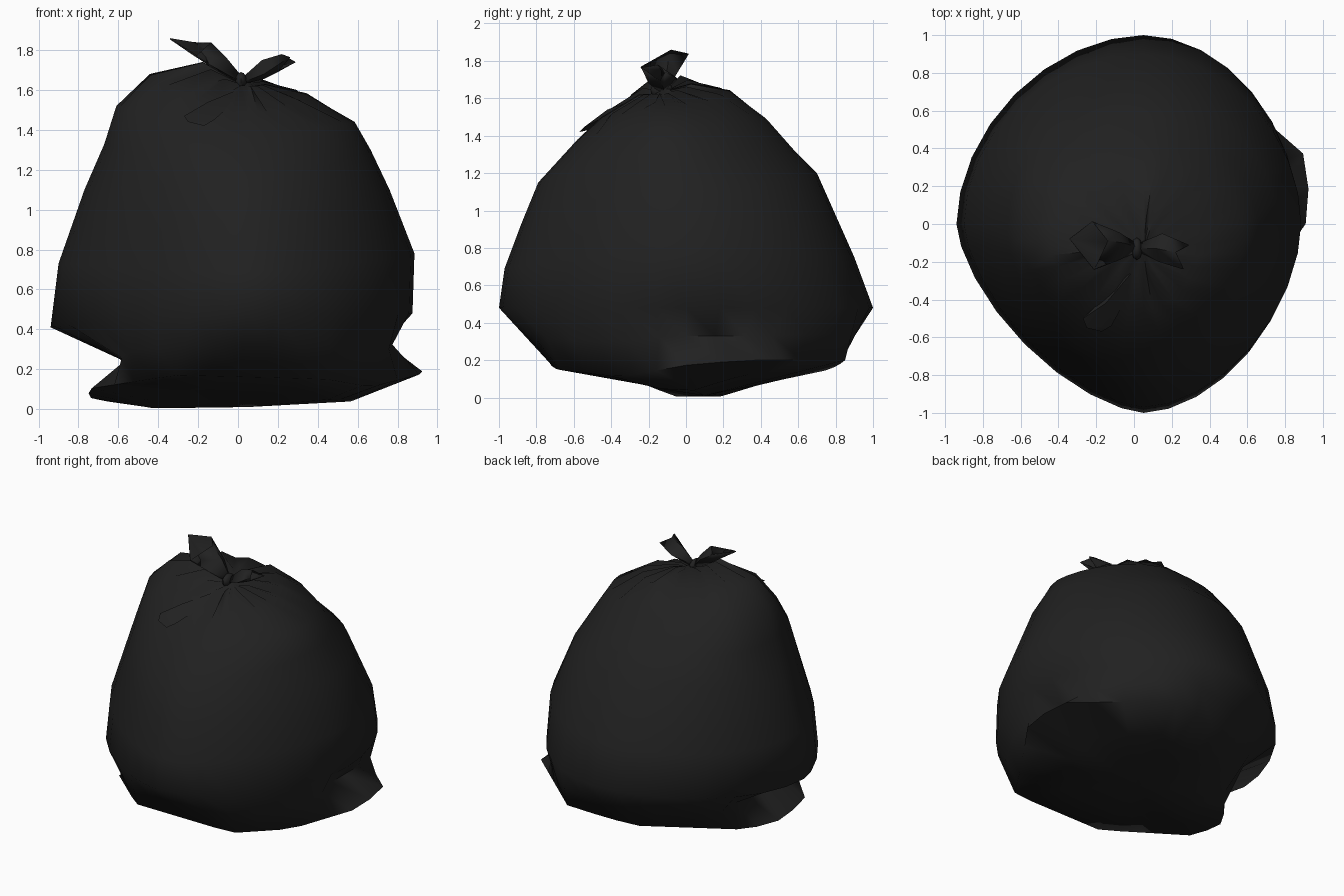
import bpy, bmesh, math
from mathutils import Vector

if "Cube" in bpy.data.objects:
    bpy.data.objects.remove(bpy.data.objects["Cube"])

black = bpy.data.materials.new("black plastic")
black.diffuse_color = (0.015, 0.015, 0.015, 1)
black.use_nodes = True
black.node_tree.nodes["Principled BSDF"].inputs["Base Color"].default_value = black.diffuse_color


def finish(name, bm, angle=50):
    bmesh.ops.recalc_face_normals(bm, faces=bm.faces)
    me = bpy.data.meshes.new(name)
    bm.to_mesh(me)
    bm.free()
    me.materials.append(black)
    ob = bpy.data.objects.new(name, me)
    bpy.context.collection.objects.link(ob)
    bpy.ops.object.select_all(action='DESELECT')
    ob.select_set(True)
    bpy.context.view_layer.objects.active = ob
    bpy.ops.object.shade_smooth_by_angle(angle=math.radians(angle))
    return ob


def loft(bm, loops, cap_start=None, cap_end=None):
    rings = [[bm.verts.new(p) for p in lp] for lp in loops]
    n = len(rings[0])
    for a, b in zip(rings, rings[1:]):
        for i in range(n):
            j = (i + 1) % n
            bm.faces.new((a[i], a[j], b[j], b[i]))
    for ring, c in ((rings[0], cap_start), (rings[-1], cap_end)):
        if c:
            v = bm.verts.new(c)
            for i in range(n):
                bm.faces.new((ring[i], ring[(i + 1) % n], v))


def on_outline(poly, t):
    """Point where the ray at angle t crosses a closed outline around the origin."""
    d = Vector((math.cos(t), math.sin(t)))
    for a, b in zip(poly, poly[1:] + poly[:1]):
        a, b = Vector(a), Vector(b)
        ca = d.x * a.y - d.y * a.x
        cb = d.x * b.y - d.y * b.x
        if ca <= 0 < cb:
            p = a.lerp(b, ca / (ca - cb))
            if p.xy.dot(d) > 0:
                return p


# Sack: each ring has left x,z / right x,z / front y,z / back y,z / centre y
rings = [
    (-.02, 1.65, .08, 1.62, -.17, 1.62, -.08, 1.65, -.12),
    (-.18, 1.725, .14, 1.61, -.25, 1.60, .03, 1.66, -.12),
    (-.45, 1.67, .35, 1.57, -.46, 1.48, .24, 1.63, -.11),
    (-.61, 1.52, .585, 1.44, -.58, 1.38, .43, 1.49, -.08),
    (-.67, 1.33, .665, 1.30, -.79, 1.15, .58, 1.32, -.05),
    (-.77, 1.10, .76, 1.10, -.88, .93, .70, 1.20, 0),
    (-.90, .73, .885, .78, -.97, .69, .90, .75, 0),
    (-.94, .41, .875, .48, -1.0, .48, 1.0, .48, 0),
]
# roundness of the front-left and back-left quadrants, per ring
round_fl = (1.75, 1.75, 1.75, 1.75, 1.70, 1.63, 1.56, 1.53)
round_bl = (2.2, 2.3, 2.4, 2.5, 2.45, 2.15, 1.95, 1.85)
SEG = 32
loops = []
for k, (xl, zl, xr, zr, yf, zf, yb, zb, cy) in enumerate(rings):
    lp = []
    for i in range(SEG):
        t = 2 * math.pi * i / SEG
        c, s = math.cos(t), math.sin(t)
        if c < 0:
            n = round_fl[k] if s < 0 else round_bl[k]
        else:
            n = 1.78 if s < 0 else (1.75 if k < 5 else 1.92)
        ux = math.copysign(abs(c) ** (2 / n), c)
        uy = math.copysign(abs(s) ** (2 / n), s)
        cx = .05
        x = cx + ux * ((xr - cx) if c > 0 else (cx - xl))
        y = cy + uy * ((yb - cy) if s > 0 else (cy - yf))
        z = c * c * (zr if c > 0 else zl) + s * s * (zb if s > 0 else zf)
        # gathered pleats fade out away from the knot
        z += (1 if i % 2 else -1) * (0, .018, .012, 0)[min(k, 3)]
        lp.append(Vector((x, y, z)))
    loops.append(lp)

# Bottom fold: wide outline with a corner sticking out on each side
fold = [(-.31, -.72, .17), (.44, -.69, .15), (.67, -.35, .11), (.935, .04, .18), (.91, .36, .20),
        (.34, .86, .20), (-.13, .77, .15), (-.60, .20, .03), (-.735, .03, .05), (-.76, -.28, .10)]
edge = [on_outline(fold, 2 * math.pi * (i + .01) / SEG) for i in range(SEG)]

# Crease above it: tucked in only over the two corners
crease = []
for i, (a, b) in enumerate(zip(loops[-1], edge)):
    t = 2 * math.pi * i / SEG
    p = a.lerp(b, .5)
    for centre, width, x, z in ((.22, .6, .74, .33), (math.pi + .05, .75, -.57, .24)):
        d = abs((t - centre + math.pi) % (2 * math.pi) - math.pi) / width
        if d < 1:
            w = min(1, 2 * (1 - d))
            tucked = Vector((x * min(1, abs(p.x / .75)), p.y * .85, z))
            p = p.lerp(tucked, w)
    crease.append(p)

base = Vector((.05, .10, .01))
under = []
for p in edge:
    q = base.lerp(p, .6)
    # the seam under the sack runs nearly flat from side to side
    q.z = max(.005, q.z - .07 * min(1, abs(p.x) / .7) * max(0, 1 - abs(p.y) / .5))
    under.append(q)
bm = bmesh.new()
loft(bm, loops + [crease, edge, under], (.03, -.12, 1.65), base)
finish("sack", bm, 75)

# Flattened pleat hanging in front of the knot
bm = bmesh.new()
for p in [(.02, -.22, 1.61), (.04, -.25, 1.59), (-.15, -.42, 1.54), (-.27, -.50, 1.47),
          (-.25, -.55, 1.44), (-.17, -.57, 1.42), (-.12, -.54, 1.45), (-.15, -.38, 1.46)]:
    bm.verts.new(p)
bmesh.ops.convex_hull(bm, input=bm.verts)
bmesh.ops.delete(bm, geom=[v for v in bm.verts if not v.link_faces], context='VERTS')
finish("front_pleat", bm, 50)

# Knot
bm = bmesh.new()
bmesh.ops.create_uvsphere(bm, u_segments=10, v_segments=6, radius=1)
for v in bm.verts:
    v.co = Vector((.015 + v.co.x * .03, -.13 + v.co.y * .06, 1.645 + v.co.z * .045))
finish("knot", bm)

# Open tied ends, lofted from the knot to their rims
ears = {
    "left_tie_end": [
        [(.0, -.12, 1.64), (.0, -.10, 1.66), (.01, -.12, 1.67), (.0, -.15, 1.65)],
        [(-.14, -.10, 1.725), (-.08, -.05, 1.74), (-.06, -.10, 1.755), (-.09, -.19, 1.70)],
        [(-.34, -.08, 1.86), (-.22, .01, 1.84), (-.14, -.09, 1.835), (-.21, -.24, 1.77)]],
    "right_tie_end": [
        [(.03, -.12, 1.63), (.03, -.10, 1.66), (.03, -.13, 1.67), (.03, -.15, 1.64)],
        [(.13, -.12, 1.655), (.15, -.05, 1.71), (.12, -.13, 1.75), (.13, -.20, 1.68)],
        [(.20, -.14, 1.69), (.29, -.11, 1.74), (.22, -.15, 1.78), (.26, -.24, 1.765)]],
}
for name, lps in ears.items():
    bm = bmesh.new()
    loft(bm, lps)
    ob = finish(name, bm, 40)
    ob.modifiers.new("film", 'SOLIDIFY').thickness = .006
